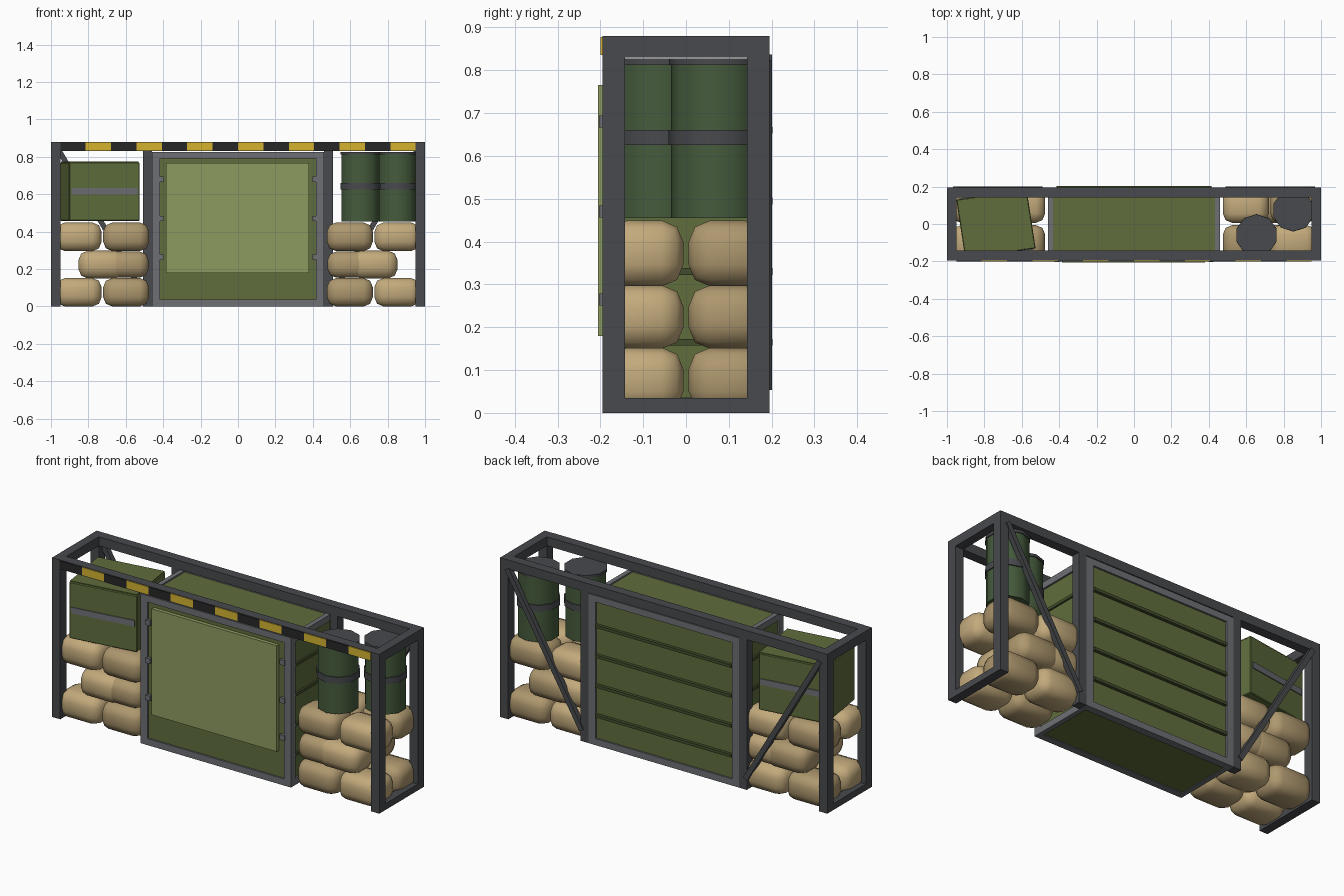
import bpy, math
from mathutils import Vector

if "Cube" in bpy.data.objects:
    bpy.data.objects.remove(bpy.data.objects["Cube"])


def mat(name, r, g, b):
    m = bpy.data.materials.new(name)
    m.diffuse_color = (r, g, b, 1)
    m.use_nodes = True
    m.node_tree.nodes["Principled BSDF"].inputs["Base Color"].default_value = m.diffuse_color
    return m


STEEL = mat("dark_steel", 0.065, 0.067, 0.074)
GREY = mat("edge_grey", 0.155, 0.16, 0.175)
OLIVE = mat("olive", 0.115, 0.155, 0.045)
RIB = mat("rib_olive", 0.055, 0.075, 0.025)
PALE = mat("pale_olive", 0.27, 0.33, 0.12)
DRUM = mat("drum_green", 0.06, 0.105, 0.045)
SAND = mat("sand", 0.54, 0.40, 0.20)
SAND2 = mat("sand_dark", 0.42, 0.31, 0.155)
YELLOW = mat("hazard_yellow", 0.66, 0.45, 0.03)
BLACK = mat("hazard_black", 0.02, 0.02, 0.022)


def box(name, x0, x1, y0, y1, z0, z1, m, bevel=0, seg=1):
    bpy.ops.mesh.primitive_cube_add(size=1, location=((x0 + x1) / 2, (y0 + y1) / 2, (z0 + z1) / 2))
    o = bpy.context.object
    o.name = name
    o.scale = (x1 - x0, y1 - y0, z1 - z0)
    bpy.ops.object.transform_apply(location=False, rotation=False, scale=True)
    o.data.materials.append(m)
    if bevel:
        b = o.modifiers.new("bevel", "BEVEL")
        b.width, b.segments = bevel, seg
    return o


def drum_part(name, x, y, r, z0, z1, m):
    bpy.ops.mesh.primitive_cylinder_add(vertices=10, radius=r, depth=z1 - z0, location=(x, y, (z0 + z1) / 2))
    o = bpy.context.object
    o.name = name
    o.data.materials.append(m)
    bpy.ops.object.shade_smooth_by_angle(angle=math.radians(40))


def span(s, a, b):
    return (a, b) if s > 0 else (-b, -a)


# outer frame: corner posts, end rails, long top rails
for s in (-1, 1):
    ex = span(s, 0.95, 1.0)
    for t in (-1, 1):
        box("corner_post", *ex, *span(t, 0.142, 0.195), 0, 0.88, STEEL)
    box("end_bottom_rail", *ex, -0.142, 0.142, 0, 0.035, STEEL)
    box("end_top_rail", *ex, -0.142, 0.142, 0.83, 0.88, STEEL)
    box("long_top_rail", -0.95, 0.95, *span(s, 0.142, 0.195), 0.83, 0.88, STEEL)
    # rear inner post and diagonal brace
    box("rear_inner_post", *span(s, 0.46, 0.508), 0.145, 0.195, 0, 0.83, STEEL)
    a, b = Vector((s * 0.955, 0.187, 0.83)), Vector((s * 0.50, 0.187, 0.06))
    d = a - b
    brace = box("rear_brace", -0.014, 0.014, -0.014, 0.014, -d.length / 2, d.length / 2, STEEL)
    brace.location = (a + b) / 2
    brace.rotation_euler = (0, math.atan2(d.x, d.z), 0)

# hazard stripe along the front top rail
w = 1.9 / 14
for i in range(14):
    box("hazard_stripe", -0.95 + i * w, -0.95 + (i + 1) * w, -0.2, -0.193, 0.835, 0.878,
        YELLOW if i % 2 else BLACK)

# central container with edge trim
box("container_body", -0.45, 0.45, -0.185, 0.185, 0.004, 0.818, OLIVE)
for t in (-1, 1):
    yy = span(t, 0.155, 0.195)
    for s in (-1, 1):
        box("container_upright", *span(s, 0.418, 0.46), *yy, 0, 0.826, GREY)
        box("container_side_edge", *span(s, 0.434, 0.46), -0.155, 0.155,
            *((0.79, 0.826) if t > 0 else (0, 0.036)), GREY)
    for z0, z1 in ((0, 0.036), (0.79, 0.826)):
        box("container_cross_edge", -0.418, 0.418, *yy, z0, z1, GREY)

# ribs on back and sides
for i in range(4):
    z = 0.165 * (i + 1)
    box("back_rib", -0.415, 0.415, 0.18, 0.202, z - 0.008, z + 0.008, RIB)
    for s in (-1, 1):
        box("side_rib", *span(s, 0.44, 0.46), -0.155, 0.155, z - 0.008, z + 0.008, RIB)

# front panel and hinges
box("front_panel", -0.385, 0.38, -0.205, -0.18, 0.18, 0.766, PALE)
for s in (-1, 1):
    for z in (0.265, 0.47, 0.68):
        box("panel_hinge", *span(s, 0.397, 0.425), -0.203, -0.18, z - 0.014, z + 0.014, GREY)

# stacked sandbags on both sides
for s in (-1, 1):
    for row, (z0, z1) in enumerate(((0, 0.152), (0.15, 0.298), (0.296, 0.449))):
        for k, cx in enumerate((0.73, 0.60) if row == 1 else (0.852, 0.598)):
            for j, t in enumerate((-1, 1)):
                y0, y1 = span(t, 0.006, 0.188)
                bag = box("sandbag", s * cx - 0.123, s * cx + 0.123, y0, y1, z0, z1,
                          SAND if (k + j) % 2 == 0 else SAND2, 0.05, 2)
                bpy.ops.object.shade_smooth()
                if row == 1 and k == 1:
                    bag.scale = (0.99, 0.95, 0.95)

# supply crate, turned slightly
parts = [box("crate", -0.19, 0.19, -0.16, 0.16, -0.157, 0.155, OLIVE, 0.004),
         box("crate_lid", -0.186, 0.186, -0.156, 0.156, 0.15, 0.16, OLIVE)]
for t in (-1, 1):
    parts.append(box("crate_strap", -0.178, 0.178, *span(t, 0.155, 0.165), -0.015, 0.018, GREY))
for o in parts:
    x, y, z = o.location
    c, sn = math.cos(0.15), math.sin(0.15)
    o.location = (-0.738 + x * c - y * sn, x * sn + y * c, z + 0.615)
    o.rotation_euler = (0, 0, 0.15)

# drums with bands and lids
for x, y in ((0.655, -0.06), (0.852, 0.072)):
    drum_part("drum", x, y, 0.107, 0.455, 0.815, DRUM)
    drum_part("drum_band", x, y, 0.113, 0.625, 0.66, STEEL)
    drum_part("drum_lid", x, y, 0.112, 0.812, 0.827, STEEL)
